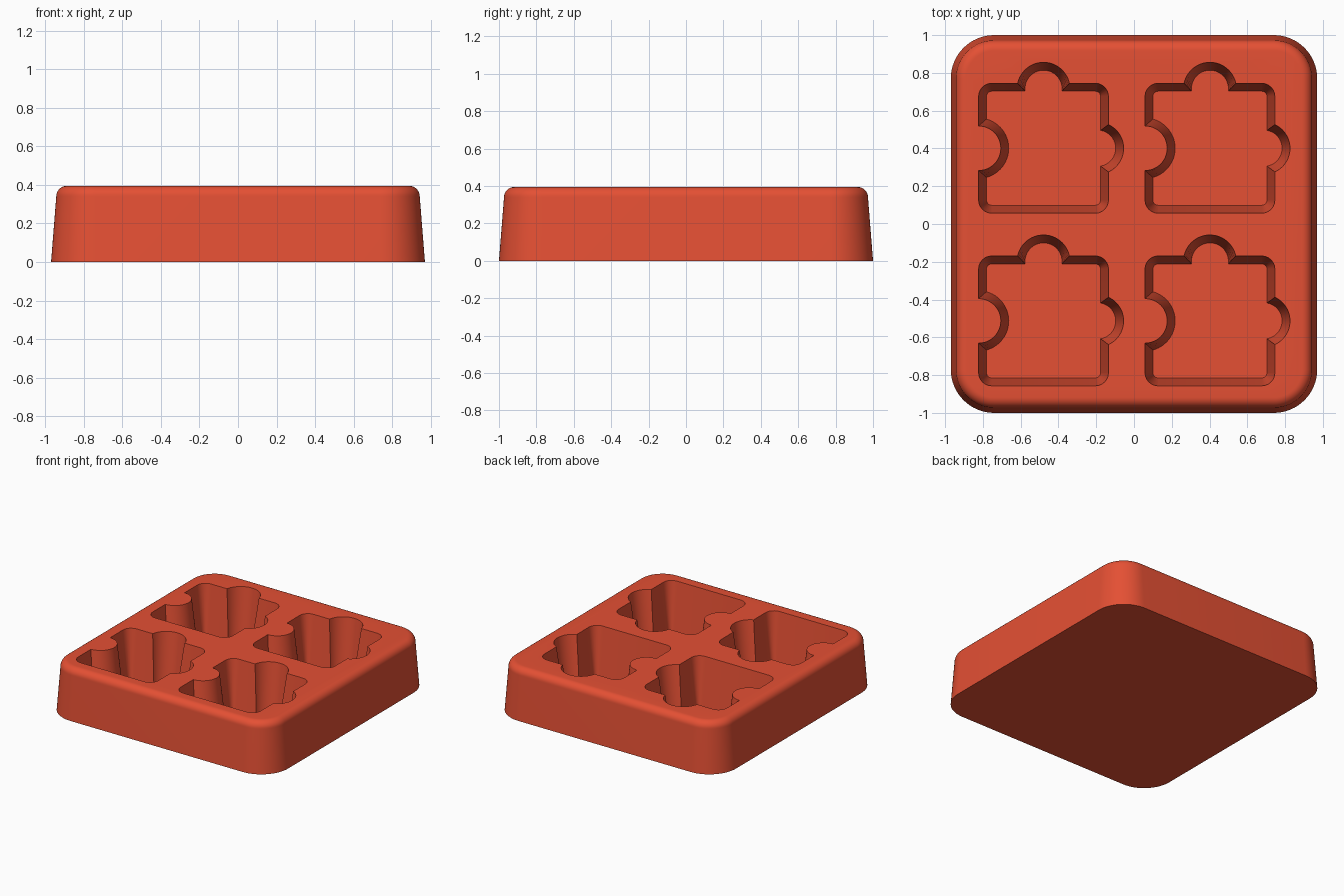
import bpy, bmesh
from math import sin, cos, acos, pi, radians

cube = bpy.data.objects.get("Cube")
if cube:
    bpy.data.objects.remove(cube, do_unlink=True)

HEIGHT = 0.395
FLOOR = 0.015

red = bpy.data.materials.new("brick_red")
red.use_nodes = True
red.diffuse_color = (0.78, 0.08, 0.034, 1)
red.node_tree.nodes["Principled BSDF"].inputs["Base Color"].default_value = red.diffuse_color


def arc(cx, cy, r, start, end, steps):
    return [(cx + r * cos(start + (end - start) * i / steps),
             cy + r * sin(start + (end - start) * i / steps)) for i in range(steps + 1)]


def corner(sx, sy, hx, hy, r, start, steps):
    return arc(sx * (hx - r), sy * (hy - r), r, radians(start), radians(start + 90), steps)


def tray_outline(inset):
    hx, hy, r = 0.97 - inset, 1.0 - inset, 0.23 - inset
    return (corner(1, -1, hx, hy, r, 270, 16) + corner(1, 1, hx, hy, r, 0, 16)
            + corner(-1, 1, hx, hy, r, 90, 16) + corner(-1, -1, hx, hy, r, 180, 16))


def puzzle_outline(inset):
    """Square puzzle piece with tabs on the right and back and a notch on the left."""
    h, r = 0.344 - inset, 0.07 - inset
    side_r, back_r, notch_r = 0.138 - inset, 0.14 - inset, 0.118 + inset
    side = acos((h - 0.286) / side_r)
    back = acos((h - 0.315) / back_r)
    notch = acos(inset / notch_r)
    return (corner(1, -1, h, h, r, 270, 6)
            + arc(0.286, 0, side_r, -side, side, 24)
            + corner(1, 1, h, h, r, 0, 6)
            + arc(0, 0.315, back_r, pi / 2 - back, pi / 2 + back, 24)
            + corner(-1, 1, h, h, r, 90, 6)
            + arc(-0.344, 0, notch_r, notch, -notch, 24)
            + corner(-1, -1, h, h, r, 180, 6))


def loft(name, outline, levels, x=0, y=0):
    """Skin a stack of (inset, z) outlines and cap both ends."""
    bm = bmesh.new()
    rings = [[bm.verts.new((px + x, py + y, z)) for px, py in outline(inset)]
             for inset, z in levels]
    n = len(rings[0])
    for low, high in zip(rings, rings[1:]):
        for i in range(n):
            j = (i + 1) % n
            bm.faces.new((low[i], low[j], high[j], high[i]))
    bm.faces.new(rings[0][::-1])
    bm.faces.new(rings[-1])
    mesh = bpy.data.meshes.new(name)
    bm.to_mesh(mesh)
    bm.free()
    mesh.materials.append(red)
    obj = bpy.data.objects.new(name, mesh)
    bpy.context.collection.objects.link(obj)
    return obj


# Tapered tray with a rounded top edge
EDGE = 0.055
tray_levels = [(0, 0)] + [
    (0.027 + EDGE * (1 - cos(radians(a))), HEIGHT - EDGE + EDGE * sin(radians(a)))
    for a in range(0, 91, 10)]
tray = loft("mould_tray", tray_outline, tray_levels)

# Deep puzzle-shaped pockets with drafted walls
pocket_levels = [(0.042, FLOOR), (0, HEIGHT), (0, HEIGHT + 0.05)]
cutters = []
for x in (-0.479, 0.402):
    for y in (0.401, -0.513):
        cutter = loft("pocket_cutter", puzzle_outline, pocket_levels, x, y)
        cutter.hide_render = True
        cutters.append(cutter)
        cut = tray.modifiers.new("pocket", 'BOOLEAN')
        cut.operation = 'DIFFERENCE'
        cut.solver = 'EXACT'
        cut.object = cutter

# Bake the pockets, then drop the cutters
bpy.context.view_layer.update()
evaluated = tray.evaluated_get(bpy.context.evaluated_depsgraph_get())
carved = bpy.data.meshes.new_from_object(evaluated)
tray.modifiers.clear()
tray.data = carved
for cutter in cutters:
    bpy.data.objects.remove(cutter, do_unlink=True)

# Smooth curves, crisp rims
bpy.ops.object.select_all(action='DESELECT')
tray.select_set(True)
bpy.context.view_layer.objects.active = tray
bpy.ops.object.shade_smooth_by_angle(angle=radians(30))
